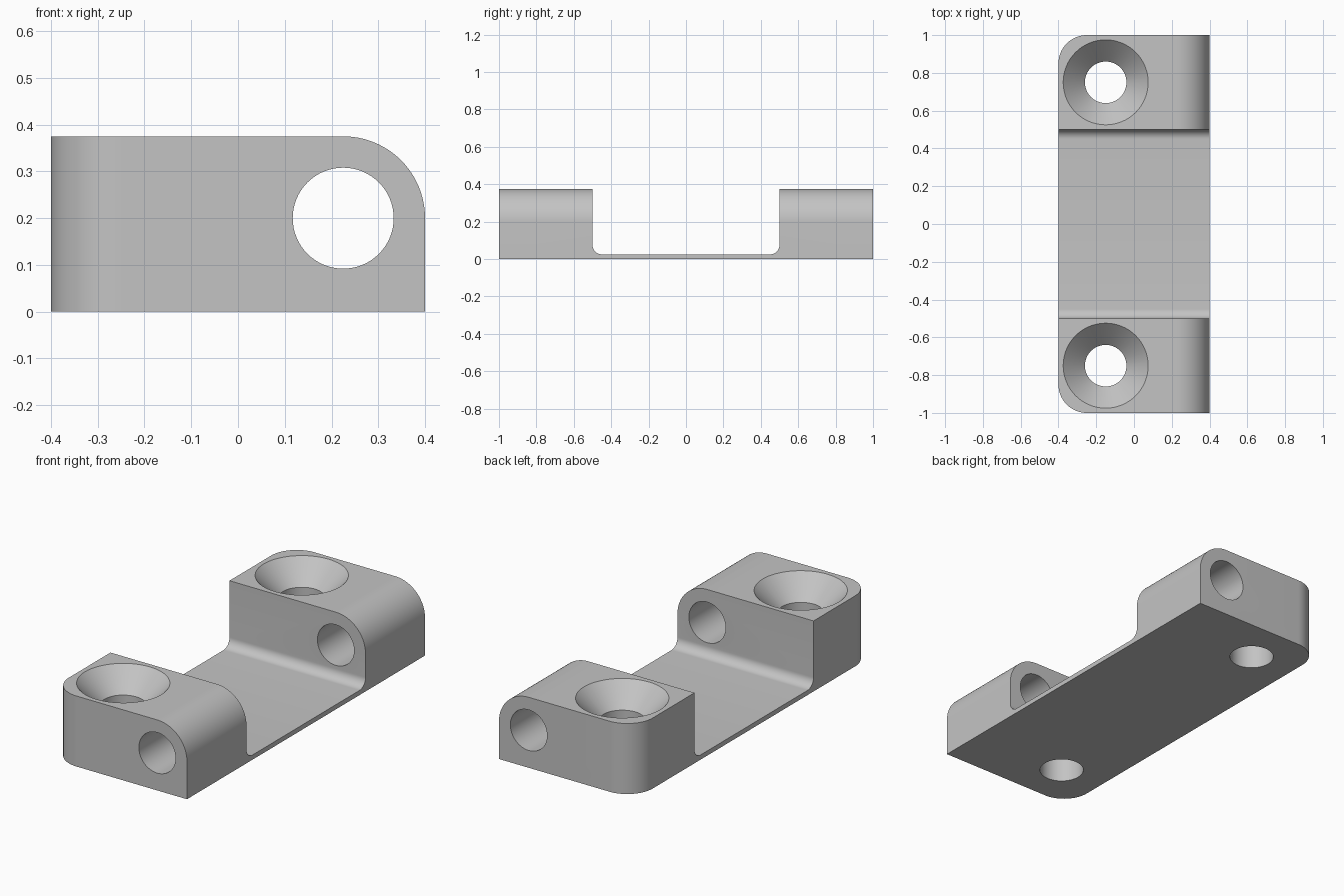
import bpy, bmesh
from math import sin, cos, pi, radians
from mathutils import Vector

cube = bpy.data.objects.get("Cube")
if cube:
    bpy.data.objects.remove(cube, do_unlink=True)

grey = bpy.data.materials.new("plain grey")
grey.use_nodes = True
colour = (0.55, 0.55, 0.55, 1)
grey.diffuse_color = colour
grey.node_tree.nodes["Principled BSDF"].inputs["Base Color"].default_value = colour


def arc(cx, cy, r, start, end, steps=20):
    angles = [radians(start + (end - start) * i / steps) for i in range(steps + 1)]
    return [(cx + r * cos(a), cy + r * sin(a)) for a in angles]


def finish(name, bm):
    bmesh.ops.recalc_face_normals(bm, faces=bm.faces[:])
    mesh = bpy.data.meshes.new(name)
    bm.to_mesh(mesh)
    bm.free()
    mesh.materials.append(grey)
    obj = bpy.data.objects.new(name, mesh)
    bpy.context.collection.objects.link(obj)
    return obj


def prism(name, outline, axis, low, high):
    """Extrude a 2D outline along the x, y or z axis."""
    place = {"x": lambda p: (low, p[0], p[1]),
             "y": lambda p: (p[0], low, p[1]),
             "z": lambda p: (p[0], p[1], low)}[axis]
    bm = bmesh.new()
    face = bm.faces.new([bm.verts.new(place(p)) for p in outline])
    new = bmesh.ops.extrude_face_region(bm, geom=[face])["geom"]
    shift = Vector([(high - low) * (axis == a) for a in "xyz"])
    bmesh.ops.translate(bm, vec=shift, verts=[v for v in new if isinstance(v, bmesh.types.BMVert)])
    return finish(name, bm)


def lathe(name, profile, x, y, steps=64):
    """Revolve a closed radius/height profile about a vertical axis."""
    bm = bmesh.new()
    rings = [[bm.verts.new((x + r * cos(2 * pi * i / steps), y + r * sin(2 * pi * i / steps), z))
              for i in range(steps)] for r, z in profile]
    for a, b in zip(rings, rings[1:]):
        for i in range(steps):
            j = (i + 1) % steps
            bm.faces.new((a[i], a[j], b[j], b[i]))
    bm.faces.new(rings[0])
    bm.faces.new(rings[-1])
    return finish(name, bm)


def cut(target, tool, operation):
    tool.hide_render = True
    mod = target.modifiers.new(tool.name, "BOOLEAN")
    mod.operation, mod.solver, mod.object = operation, "EXACT", tool
    bpy.context.view_layer.objects.active = target
    bpy.ops.object.modifier_apply(modifier=mod.name)
    bpy.data.objects.remove(tool, do_unlink=True)


# Two end blocks joined by a thin web with filleted inner corners
right_half = arc(0.45, 0.075, 0.05, -90, 0, 12) + [(0.5, 0.5), (1.2, 0.5), (1.2, 0)]
left_half = [(-y, z) for y, z in reversed(right_half)]
bracket = prism("bracket", right_half + left_half, "x", -0.5, 0.5)

# Rounded top edge on the left side
side = arc(0.225, 0.2, 0.175, 0, 90, 24) + [(-0.7, 0.375), (-0.7, -0.2), (0.4, -0.2)]
cut(bracket, prism("side_outline", side, "y", -1.5, 1.5), "INTERSECT")

# Rounded upright corners on the right side
plan = arc(-0.25, 0.85, 0.15, 90, 180) + arc(-0.25, -0.85, 0.15, 180, 270) + [(0.7, -1), (0.7, 1)]
cut(bracket, prism("plan_outline", plan, "z", -0.3, 0.7), "INTERSECT")

# Pivot bore through both blocks
bore = arc(0.225, 0.2, 0.108, 0, 360, 64)[:-1]
cut(bracket, prism("pivot_bore", bore, "y", -1.5, 1.5), "DIFFERENCE")

# Countersunk screw holes
for y in (-0.75, 0.75):
    profile = [(0.11, -0.1), (0.11, 0.26), (0.225, 0.375), (0.245, 0.395)]
    cut(bracket, lathe("screw_hole", profile, -0.15, y), "DIFFERENCE")

# Smooth curves with crisp edges
bpy.ops.object.select_all(action="DESELECT")
bracket.select_set(True)
bpy.context.view_layer.objects.active = bracket
bpy.ops.object.shade_smooth_by_angle(angle=radians(25))
